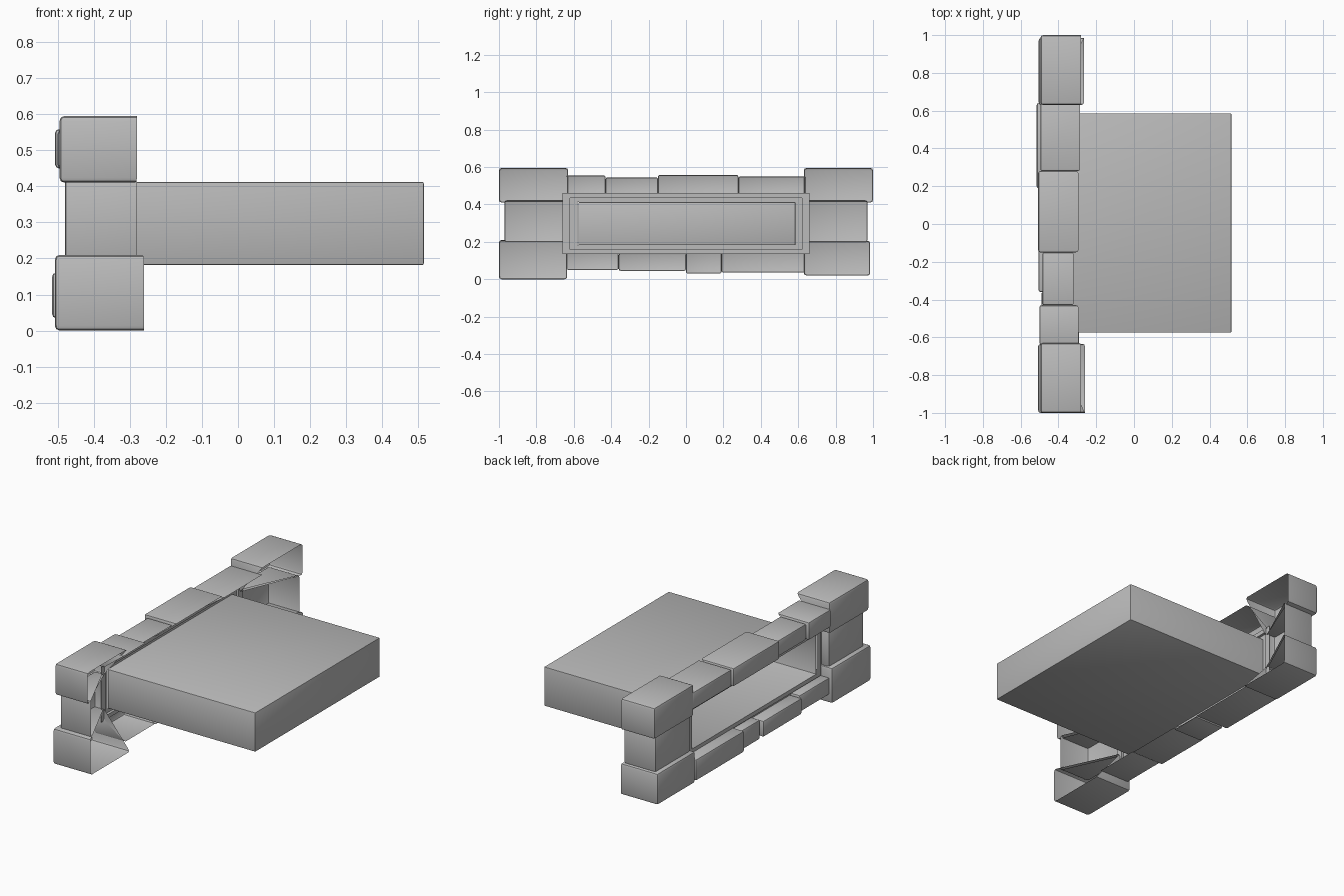
import bpy
import bmesh

cube = bpy.data.objects.get("Cube")
if cube:
    bpy.data.objects.remove(cube, do_unlink=True)

stone = bpy.data.materials.new("stone_grey")
stone.use_nodes = True
GREY = (0.5, 0.5, 0.5, 1)
stone.diffuse_color = GREY
stone.node_tree.nodes["Principled BSDF"].inputs["Base Color"].default_value = GREY

RECESS = -0.43   # plane where the inner faces meet the lining
made = []


def finish(bm, name):
    mesh = bpy.data.meshes.new(name)
    bm.to_mesh(mesh)
    bm.free()
    mesh.materials.append(stone)
    obj = bpy.data.objects.new(name, mesh)
    bpy.context.collection.objects.link(obj)
    made.append(obj)
    return obj


def open_box(x, y, z, open_side):
    """Box with one side along x left open."""
    bm = bmesh.new()
    bmesh.ops.create_cube(bm, size=2)
    gone = [f for f in bm.faces if f.normal.x * open_side > 0.9]
    bmesh.ops.delete(bm, geom=gone, context='FACES_ONLY')
    signs = {v: tuple(1 if c > 0 else -1 for c in v.co) for v in bm.verts}
    for v, s in signs.items():
        v.co = [r[0] if k < 0 else r[1] for r, k in zip((x, y, z), s)]
    return bm, signs


def round_edges(bm, width):
    edges = [e for e in bm.edges if not e.is_boundary]
    bmesh.ops.bevel(bm, geom=edges, offset=width, segments=2,
                    profile=0.5, affect='EDGES')


def stone_shell(name, x, y, z, out_y=0, out_z=0, width=0.01):
    """Facing stone: outer walls run full depth, inner walls stop at the recess."""
    bm, signs = open_box(x, y, z, 1)
    for v, (sx, sy, sz) in signs.items():
        outer = (out_y and sy == out_y) or (out_z and sz == out_z)
        if sx > 0 and not outer:
            v.co.x = RECESS
    round_edges(bm, width)
    return finish(bm, name)


# Corner stones and side posts
stone_shell("upper_corner_front", (-0.495, -0.28), (-1, -0.63), (0.41, 0.595), -1, 1, 0.014)
stone_shell("upper_corner_back", (-0.495, -0.28), (0.63, 1), (0.41, 0.595), 1, 1, 0.014)
stone_shell("lower_corner_front", (-0.508, -0.26), (-1, -0.635), (0, 0.21), -1, -1, 0.014)
stone_shell("lower_corner_back", (-0.505, -0.265), (0.63, 0.985), (0.02, 0.205), 1, -1, 0.014)
for side, label in ((-1, "front"), (1, "back")):
    span = sorted((side * 0.645, side * 0.97))
    stone_shell("side_post_" + label, (-0.48, -0.28), span, (0.2, 0.42), side)

# Lintel stones: start, end, outer face, inner depth, top
lintel = [(-0.64, -0.43, -0.5, -0.295, 0.555), (-0.43, -0.15, -0.485, -0.32, 0.545),
          (-0.15, 0.28, -0.507, -0.295, 0.558), (0.28, 0.64, -0.495, -0.285, 0.55)]
for i, (a, b, x0, x1, top) in enumerate(lintel):
    stone_shell(f"lintel_stone_{i + 1}", (x0, x1), (a, b), (0.45, top), 0, 1)

# Sill stones: start, end, outer face, bottom, top
sill = [(-0.64, -0.36, -0.49, 0.05, 0.15), (-0.36, 0, -0.505, 0.045, 0.14),
        (0, 0.19, -0.485, 0.03, 0.145), (0.19, 0.64, -0.515, 0.035, 0.16)]
for i, (a, b, x0, low, top) in enumerate(sill):
    stone_shell(f"sill_stone_{i + 1}", (x0, -0.29), (a, b), (low, top), 0, -1)

# Stepped lining around the opening
bm = bmesh.new()
loops = []
for x, hy, z0, z1 in ((-0.43, 0.66, 0.135, 0.46), (-0.43, 0.62, 0.158, 0.435),
                      (-0.445, 0.62, 0.158, 0.435), (-0.445, 0.58, 0.182, 0.412)):
    loops.append([bm.verts.new((x, sy * hy, z))
                  for sy, z in ((-1, z0), (1, z0), (1, z1), (-1, z1))])
for a, b in zip(loops, loops[1:]):
    for i in range(4):
        j = (i + 1) % 4
        bm.faces.new((a[i], b[i], b[j], a[j]))
bm.normal_update()
if sum(f.normal.x for f in bm.faces) > 0:
    bmesh.ops.reverse_faces(bm, faces=bm.faces[:])
finish(bm, "opening_lining")

# Deep hollow box behind the opening
bm, _ = open_box((-0.445, 0.515), (-0.575, 0.585), (0.182, 0.412), -1)
round_edges(bm, 0.004)
finish(bm, "recess_box")

bpy.ops.object.select_all(action='DESELECT')
for obj in made:
    obj.select_set(True)
bpy.context.view_layer.objects.active = made[0]
bpy.ops.object.shade_smooth_by_angle(angle=0.7)
